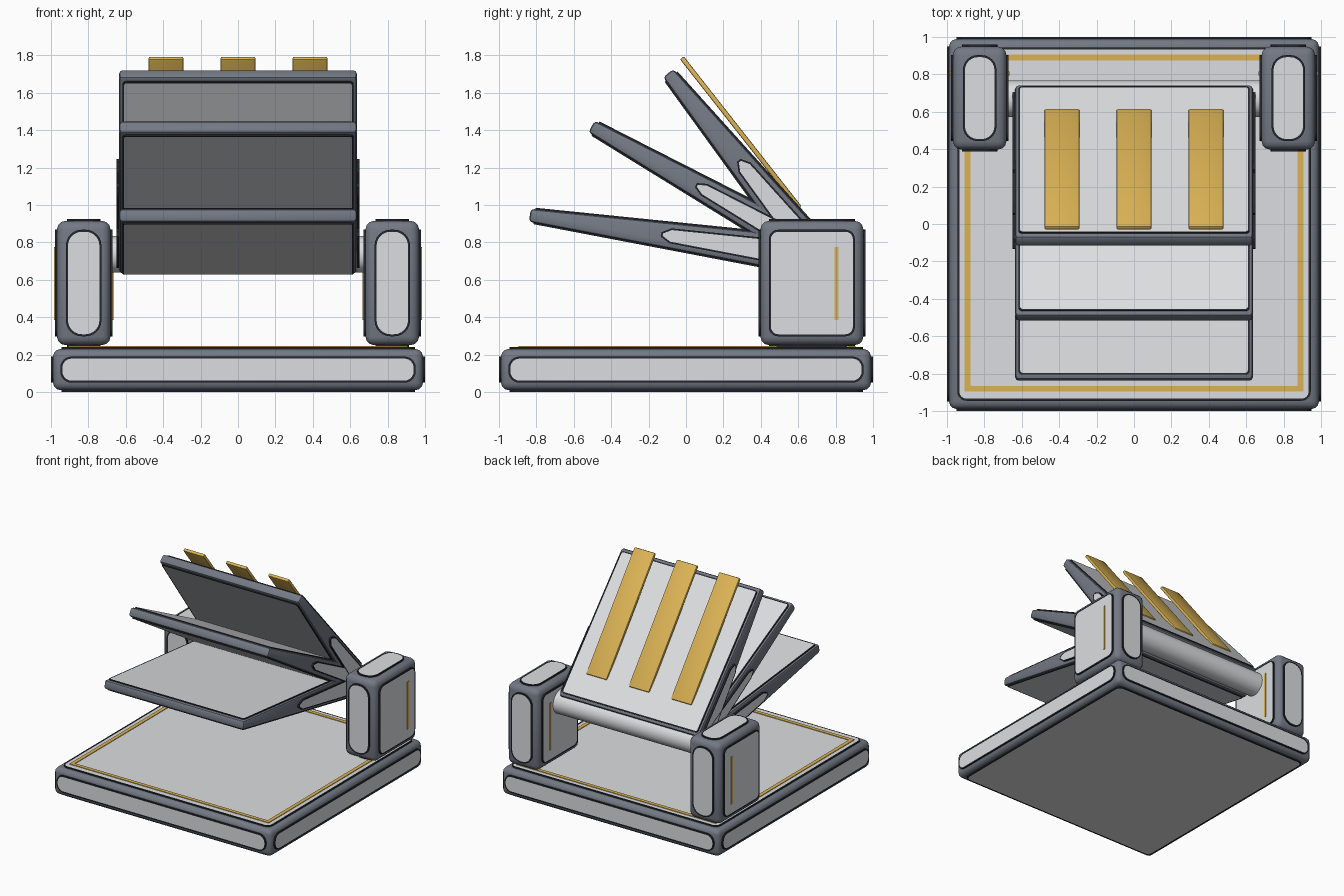
import bpy, bmesh, math
from mathutils import Vector, Matrix

if "Cube" in bpy.data.objects:
    bpy.data.objects.remove(bpy.data.objects["Cube"])


def material(name, rgb):
    m = bpy.data.materials.new(name)
    m.diffuse_color = (*rgb, 1)
    m.use_nodes = True
    m.node_tree.nodes["Principled BSDF"].inputs["Base Color"].default_value = m.diffuse_color
    return m


SLATE = material("slate_frame", (0.17, 0.19, 0.23))
LIGHT = material("light_panel", (0.72, 0.73, 0.75))
DARK = material("dark_seam", (0.02, 0.022, 0.03))
GOLD = material("gold_trim", (0.71, 0.45, 0.09))
X, Y, Z = Vector((1, 0, 0)), Vector((0, 1, 0)), Vector((0, 0, 1))


def finish(name, bm, mats, smooth=True):
    bmesh.ops.recalc_face_normals(bm, faces=bm.faces[:])
    me = bpy.data.meshes.new(name)
    bm.to_mesh(me)
    bm.free()
    for m in mats:
        me.materials.append(m)
    ob = bpy.data.objects.new(name, me)
    bpy.context.collection.objects.link(ob)
    if smooth:
        bpy.ops.object.select_all(action='DESELECT')
        ob.select_set(True)
        bpy.context.view_layer.objects.active = ob
        bpy.ops.object.shade_smooth_by_angle(angle=math.radians(40))
    return ob


def frame(origin, u, n):
    """Plane frame: u across, n outward."""
    u, n = Vector(u).normalized(), Vector(n).normalized()
    m = Matrix((u, n.cross(u), n)).transposed().to_4x4()
    m.translation = Vector(origin)
    return m


def bevel(bm, width, segments):
    if width:
        bmesh.ops.bevel(bm, geom=bm.edges[:], offset=width, segments=segments,
                        profile=0.5, affect='EDGES', clamp_overlap=True)


def box(name, size, matrix, mat, width=0.0, segments=3):
    bm = bmesh.new()
    bmesh.ops.create_cube(bm, size=1, matrix=Matrix.Diagonal((*size, 1)))
    bevel(bm, width, segments)
    bm.transform(matrix)
    return finish(name, bm, [mat])


def rounded(w, h, r, steps=6):
    pts = []
    for k, (sx, sy) in enumerate(((1, 1), (-1, 1), (-1, -1), (1, -1))):
        for i in range(steps + 1):
            a = math.pi / 2 * (k + i / steps)
            pts.append((sx * (w / 2 - r) + r * math.cos(a),
                        sy * (h / 2 - r) + r * math.sin(a)))
    return pts


def panel(name, outline, matrix, height=0.011, rim=0.011):
    """Raised plate with a dark rim and a light face."""
    bm = bmesh.new()
    f = bm.faces.new([bm.verts.new((x, y, -0.008)) for x, y in outline])
    ext = bmesh.ops.extrude_face_region(bm, geom=[f])['geom']
    top = [g for g in ext if isinstance(g, bmesh.types.BMFace)][0]
    bmesh.ops.translate(bm, vec=(0, 0, height + 0.008),
                        verts=[g for g in ext if isinstance(g, bmesh.types.BMVert)])
    bm.normal_update()
    bmesh.ops.inset_region(bm, faces=[top], thickness=rim, use_even_offset=True)
    top.material_index = 1
    bm.transform(matrix)
    return finish(name, bm, [DARK, LIGHT], smooth=False)


# Base slab with panels on all six sides
box("base", (1.978, 1.978, 0.22), Matrix.Translation((0, 0, 0.12)), SLATE, 0.04)
for name, n in (("front", -Y), ("back", Y), ("left", -X), ("right", X)):
    panel("base_panel_" + name, rounded(1.90, 0.14, 0.06),
          frame(n * 0.989 + Z * 0.12, Z.cross(n), n))
for name, z, n in (("top", 0.229, Z), ("bottom", 0.011, -Z)):
    panel("base_panel_" + name, rounded(1.89, 1.89, 0.05), frame((0, 0, z), X, n))

# Gold border inlaid on the base
for s in (-1, 1):
    box("base_trim_side", (0.03, 1.80, 0.008),
        Matrix.Translation((s * 0.89, 0.005, 0.241)), GOLD)
    box("base_trim_end", (1.75, 0.03, 0.008),
        Matrix.Translation((0, 0.005 + s * 0.885, 0.241)), GOLD)

# Pillars with panels and thin gold strips
W, D, H = 0.286, 0.55, 0.664
for s, side in ((-1, "left"), (1, "right")):
    c = Vector((s * 0.825, 0.673, 0.583))
    box("pillar_" + side, (W, D, H), Matrix.Translation(c), SLATE, 0.045)
    for n in (-Y, Y):
        panel("pillar_end_panel", rounded(0.19, 0.57, 0.085),
              frame(c + n * D / 2, Z.cross(n), n))
    for n in (-X, X):
        panel("pillar_side_panel", rounded(0.46, 0.57, 0.05),
              frame(c + n * W / 2, Z.cross(n), n))
        box("pillar_strip", (0.008, 0.02, 0.39),
            Matrix.Translation((c.x + n.x * (W / 2 + 0.012), 0.805, 0.58)), GOLD)
    for n in (-Z, Z):
        panel("pillar_cap_panel", rounded(0.18, 0.46, 0.08),
              frame(c + n * H / 2, X, n))

# Hinge roller between the pillars
bm = bmesh.new()
bmesh.ops.create_cone(bm, cap_ends=True, segments=40, radius1=0.097, radius2=0.097,
                      depth=1.38, matrix=frame((0, 0.67, 0.737), Y, X))
finish("hinge_roller", bm, [LIGHT])


def flap(name, tip, root, tip_t, root_t, start):
    """Tapered board from tip to root (y, z), panelled on its faces and sides."""
    tip, root = Vector((0, *tip)), Vector((0, *root))
    length = (root - tip).length
    d = (root - tip) / length
    up = X.cross(d)
    hw = 0.635
    a, b = tip + up * tip_t / 2, root + up * root_t / 2
    e, g = root - up * root_t / 2, tip - up * tip_t / 2
    bm = bmesh.new()
    f = bm.faces.new([bm.verts.new(p - X * hw) for p in (a, b, e, g)])
    ext = bmesh.ops.extrude_face_region(bm, geom=[f])['geom']
    bmesh.ops.translate(bm, vec=X * 2 * hw,
                        verts=[v for v in ext if isinstance(v, bmesh.types.BMVert)])
    bmesh.ops.recalc_face_normals(bm, faces=bm.faces[:])
    bevel(bm, 0.018, 2)
    finish(name, bm, [SLATE])
    # Broad faces
    for label, p, q, sign in (("top", a, b, 1), ("under", g, e, -1)):
        n = X.cross(q - p) * sign
        panel(name + "_panel_" + label, rounded(1.235, (q - p).length - 0.05, 0.02, 3),
              frame((p + q) / 2, X, n), height=0.008, rim=0.009)
    # Pointed side plates
    half = lambda t: (tip_t + (root_t - tip_t) * t / length) / 2 - 0.028
    s1, s2 = start + 0.05, length - 0.03
    outline = [(start, -0.012), (s1, -half(s1)), (s2, -half(s2)),
               (s2, half(s2)), (s1, half(s1)), (start, 0.012)]
    for s in (-1, 1):
        panel(name + "_side_panel", outline, frame(tip + X * s * hw, d, X * s),
              height=0.014, rim=0.009)


flap("lower_flap", (-0.835, 0.945), (0.64, 0.73), 0.07, 0.20, 0.71)
flap("middle_flap", (-0.505, 1.42), (0.67, 0.76), 0.07, 0.18, 0.64)
flap("upper_flap", (-0.095, 1.705), (0.67, 0.76), 0.07, 0.20, 0.60)

# Gold bars lying on the upper flap
p, q = Vector((0, -0.022, 1.787)), Vector((0, 0.608, 0.985))
for i in (-1, 0, 1):
    box("gold_bar", (0.187, (q - p).length, 0.026),
        frame((p + q) / 2 + X * i * 0.385, X, X.cross(q - p)), GOLD, 0.008, 2)
